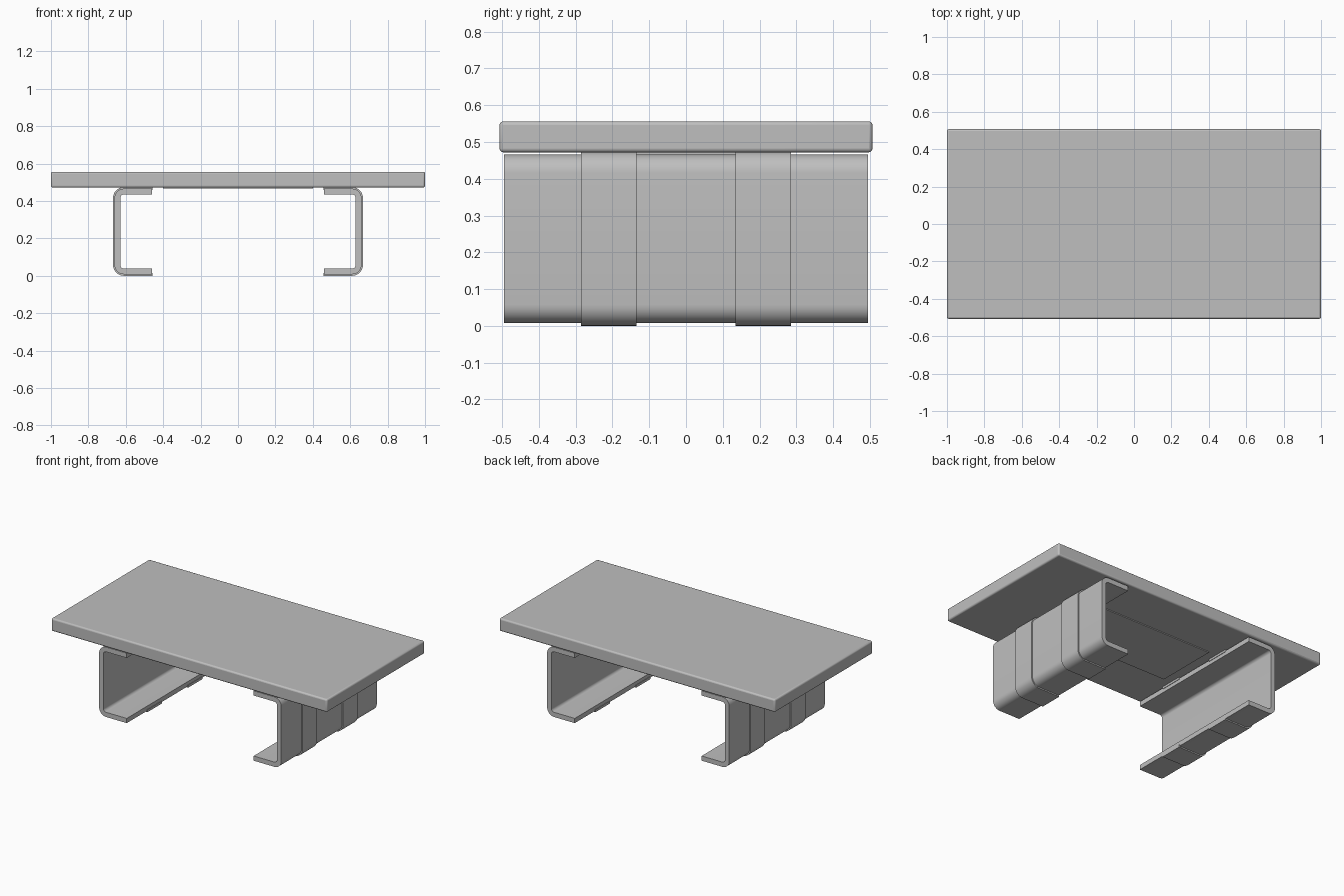
import bpy, math

cube = bpy.data.objects.get("Cube")
if cube:
    bpy.data.objects.remove(cube)

grey = bpy.data.materials.new("plain grey")
grey.use_nodes = True
colour = (0.52, 0.52, 0.52, 1)
grey.diffuse_color = colour
grey.node_tree.nodes["Principled BSDF"].inputs["Base Color"].default_value = colour


def finish(obj):
    obj.data.materials.append(grey)
    bpy.ops.object.select_all(action='DESELECT')
    obj.select_set(True)
    bpy.context.view_layer.objects.active = obj
    bpy.ops.object.shade_smooth_by_angle(angle=math.radians(35))


def slab(name, size, z0, z1, bevel):
    bpy.ops.mesh.primitive_cube_add(size=1, location=(0, 0, (z0 + z1) / 2))
    obj = bpy.context.object
    obj.name = name
    obj.scale = (size[0], size[1], z1 - z0)
    bpy.ops.object.transform_apply(location=False, rotation=False, scale=True)
    if bevel:
        mod = obj.modifiers.new("soft edges", 'BEVEL')
        mod.width = bevel
        mod.segments = 3
    finish(obj)


def c_line(end, back, bottom, top, radius, steps=8):
    """Rounded C outline in x and z, open towards the middle."""
    pts = [(end, bottom)]
    for cz, start in ((bottom + radius, -90), (top - radius, 0)):
        for i in range(steps + 1):
            a = math.radians(start + 90 * i / steps)
            pts.append((back - radius + radius * math.cos(a), cz + radius * math.sin(a)))
    return pts + [(end, top)]


def channel(name, side, y0, y1, end, back, bottom, top, radius, thick):
    outer = c_line(end, back, bottom, top, radius)
    inner = c_line(end, back - thick, bottom + thick, top - thick, radius - thick)
    n = len(outer)
    verts = [(side * x, y, z) for y in (y0, y1) for x, z in outer + inner]
    far = 2 * n
    faces = []
    for i in range(n - 1):
        j = i + 1
        faces += [(i, j, far + j, far + i),
                  (n + j, n + i, far + n + i, far + n + j),
                  (j, i, n + i, n + j),
                  (far + i, far + j, far + n + j, far + n + i)]
    # flat ends of the two flanges
    faces += [(0, far, far + n, n), (n - 1, n + n - 1, far + n + n - 1, far + n - 1)]
    if side < 0:
        faces = [f[::-1] for f in faces]
    mesh = bpy.data.meshes.new(name)
    mesh.from_pydata(verts, [], faces)
    obj = bpy.data.objects.new(name, mesh)
    bpy.context.collection.objects.link(obj)
    finish(obj)


# Table top and the thin plate beneath it
slab("table_top", (2, 1.014), 0.472, 0.556, 0.01)
slab("underside_plate", (0.8, 0.41), 0.466, 0.474, 0)

# Channel legs, each wrapped by two raised bands
for side, label in ((1, "left"), (-1, "right")):
    channel(label + "_leg", side, -0.495, 0.495, 0.46, 0.66, 0.008, 0.466, 0.05, 0.031)
    for y, place in ((-0.21, "front"), (0.21, "back")):
        channel(f"{label}_{place}_band", side, y - 0.075, y + 0.075,
                0.457, 0.668, 0, 0.474, 0.058, 0.016)
